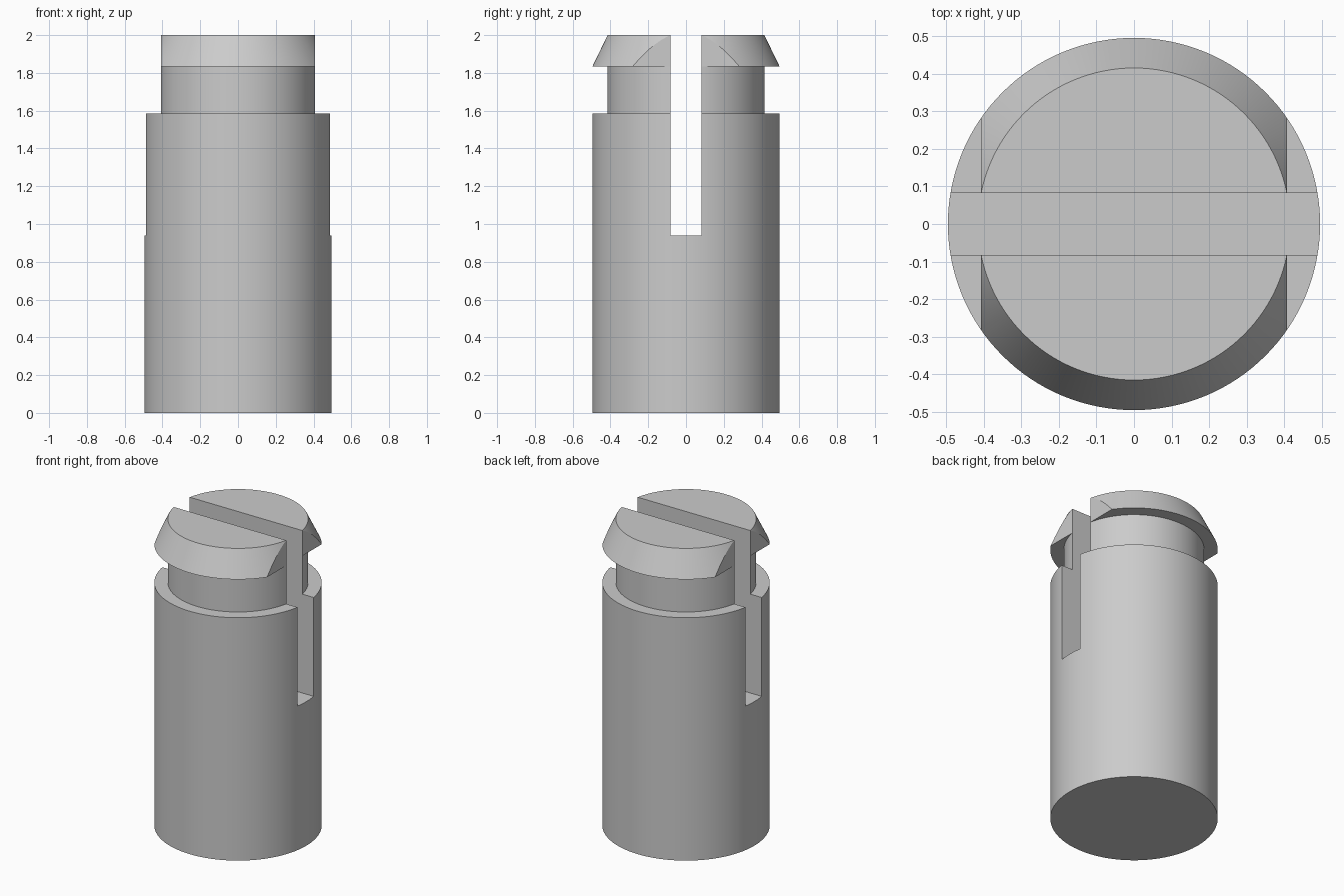
import bpy, bmesh
from math import pi
from mathutils import Matrix, Vector

default = bpy.data.objects.get("Cube")
if default:
    bpy.data.objects.remove(default, do_unlink=True)

BODY_R, NECK_R = 0.495, 0.415
SLOT_HALF, SLOT_FLOOR = 0.083, 0.94
FLAT_X = 0.407
SHOULDER_Z, HEAD_Z, TOP_Z = 1.585, 1.835, 2.0


def grey_material():
    mat = bpy.data.materials.new("plain grey")
    mat.use_nodes = True
    colour = (0.6, 0.6, 0.6, 1)
    mat.diffuse_color = colour
    mat.node_tree.nodes["Principled BSDF"].inputs["Base Color"].default_value = colour
    return mat


def add_object(name, bm):
    bmesh.ops.recalc_face_normals(bm, faces=bm.faces)
    mesh = bpy.data.meshes.new(name)
    bm.to_mesh(mesh)
    bm.free()
    obj = bpy.data.objects.new(name, mesh)
    bpy.context.collection.objects.link(obj)
    return obj


def lathe(name, profile, sides=128):
    """Closed solid of revolution with flat end caps."""
    bm = bmesh.new()
    rings = []
    for radius, z in profile:
        circle = bmesh.ops.create_circle(bm, segments=sides, radius=radius,
                                         matrix=Matrix.Translation((0, 0, z)))
        rings.append(circle["verts"])
    for low, high in zip(rings, rings[1:]):
        for i in range(sides):
            j = (i + 1) % sides
            bm.faces.new((low[i], low[j], high[j], high[i]))
    bm.faces.new(rings[0])
    bm.faces.new(rings[-1])
    return add_object(name, bm)


def box_cutter(name, low, high):
    low, high = Vector(low), Vector(high)
    bm = bmesh.new()
    place = Matrix.Translation((low + high) / 2) @ Matrix.Diagonal((*(high - low), 1))
    bmesh.ops.create_cube(bm, size=1, matrix=place)
    obj = add_object(name, bm)
    obj.hide_render = True
    return obj


# Turned pin: body, shoulder, neck and tapered snap head
pin = lathe("slotted_pin", [
    (BODY_R, 0), (BODY_R, SHOULDER_Z),
    (NECK_R, SHOULDER_Z), (NECK_R, HEAD_Z),
    (BODY_R, HEAD_Z), (NECK_R, TOP_Z),
])
pin.data.materials.append(grey_material())

# Cutters: the long slot, and a flat on each side of the head
cutters = [box_cutter("slot_cutter", (-1, -SLOT_HALF, SLOT_FLOOR), (1, SLOT_HALF, 2.2))]
for side, x0, x1 in (("left", FLAT_X, 1), ("right", -1, -FLAT_X)):
    cutters.append(box_cutter(side + "_flat_cutter", (x0, -1, HEAD_Z - 0.1), (x1, 1, 2.2)))

bpy.ops.object.select_all(action="DESELECT")
bpy.context.view_layer.objects.active = pin
pin.select_set(True)
for cutter in cutters:
    mod = pin.modifiers.new(cutter.name, "BOOLEAN")
    mod.operation, mod.solver, mod.object = "DIFFERENCE", "EXACT", cutter
    bpy.ops.object.modifier_apply(modifier=mod.name)
    bpy.data.objects.remove(cutter, do_unlink=True)

# Round walls shade smooth, cut edges stay crisp
bpy.ops.object.shade_smooth_by_angle(angle=pi / 7)
